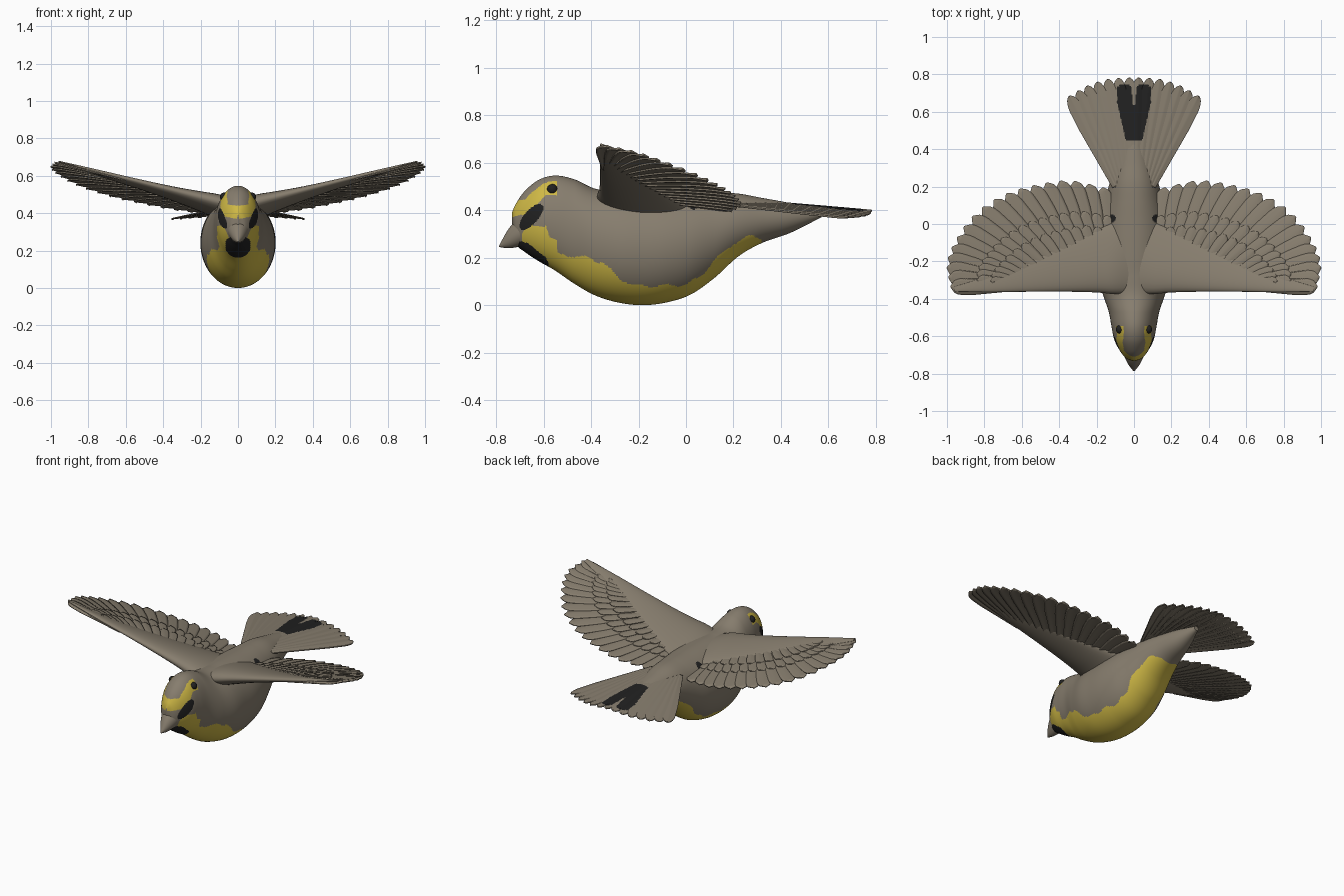
import bpy, bmesh, math
from mathutils import Vector

if "Cube" in bpy.data.objects:
    bpy.data.objects.remove(bpy.data.objects["Cube"])


def material(name, rgb):
    m = bpy.data.materials.new(name)
    m.use_nodes = True
    m.diffuse_color = (*rgb, 1)
    m.node_tree.nodes["Principled BSDF"].inputs["Base Color"].default_value = (*rgb, 1)
    return m


GREY = material("grey brown plumage", (0.24, 0.205, 0.155))
YELLOW = material("yellow plumage", (0.62, 0.48, 0.06))
BLACK = material("black plumage", (0.015, 0.015, 0.015))


def spline(points, u):
    """Smooth curve through tuples, u from 0 to 1."""
    f = u * (len(points) - 1)
    i = min(int(f), len(points) - 2)
    t = f - i
    b, c = Vector(points[i]), Vector(points[i + 1])
    a = Vector(points[i - 1]) if i else b * 2 - c
    d = Vector(points[i + 2]) if i + 2 < len(points) else c * 2 - b
    return b + (c - a) * t / 2 + (a * 2 - b * 5 + c * 4 - d) * t * t / 2 \
        + (b * 3 - a - c * 3 + d) * t ** 3 / 2


def line(points, y):
    """Straight interpolation of height along y."""
    for (ya, za), (yb, zb) in zip(points, points[1:]):
        if ya <= y <= yb:
            return za + (zb - za) * (y - ya) / (yb - ya)
    return -1


def finish(name, bm, mats, mirror=False, thickness=0):
    mesh = bpy.data.meshes.new(name)
    bm.to_mesh(mesh)
    bm.free()
    ob = bpy.data.objects.new(name, mesh)
    bpy.context.collection.objects.link(ob)
    for m in mats:
        mesh.materials.append(m)
    bpy.ops.object.select_all(action='DESELECT')
    bpy.context.view_layer.objects.active = ob
    ob.select_set(True)
    bpy.ops.object.shade_smooth_by_angle(angle=math.radians(50))
    if thickness:
        s = ob.modifiers.new("Thickness", 'SOLIDIFY')
        s.thickness = thickness
        s.material_offset = s.material_offset_rim = len(mats) - 1
    if mirror:
        ob.modifiers.new("Mirror", 'MIRROR')


def loft(rings):
    bm = bmesh.new()
    rows = [[bm.verts.new(p) for p in r] for r in rings]
    n = len(rows[0])
    for a, b in zip(rows, rows[1:]):
        for j in range(n):
            k = (j + 1) % n
            bm.faces.new((a[j], a[k], b[k], b[j]))
    bm.faces.new(rows[0])
    bm.faces.new(rows[-1])
    bmesh.ops.recalc_face_normals(bm, faces=bm.faces)
    return bm


def oval_loft(keys, steps, sides):
    """Oval sections from (y, bottom, top, half width)."""
    rings = []
    for i in range(steps + 1):
        y, lo, hi, w = spline(keys, i / steps)
        w = max(w, 0.002)
        rings.append([(w * math.sin(a), y, (lo + hi) / 2 + max(hi - lo, 0.004) / 2 * math.cos(a))
                      for a in (math.tau * j / sides for j in range(sides))])
    return loft(rings)


# Body and head
BODY = [(-.733, .34, .39, .005), (-.718, .26, .425, .042), (-.68, .225, .48, .074),
        (-.62, .185, .528, .105), (-.55, .145, .546, .12), (-.47, .09, .53, .135),
        (-.38, .04, .49, .165), (-.28, .01, .482, .193), (-.18, 0, .482, .2),
        (-.08, .012, .48, .2), (.02, .045, .477, .186), (.12, .115, .475, .158),
        (.22, .205, .47, .13), (.32, .262, .452, .1), (.44, .305, .43, .065),
        (.57, .37, .4, .015)]
BELLY = [(-.6, .22), (-.54, .215), (-.42, .2), (-.35, .18), (-.28, .11), (-.2, .08),
         (0, .085), (.06, .12), (.12, .19), (.2, .26), (.28, .295), (.32, .28)]
CHEEK = [(-.69, .3), (-.67, .335), (-.59, .335), (-.575, .29), (-.545, .27), (-.54, .2)]
BROW = [(-.74, .4), (-.67, .42), (-.63, .455), (-.59, .495), (-.545, .5)]
CHIN = [(-.74, .28), (-.67, .262), (-.605, .225), (-.58, .18)]


def plumage(p):
    x, y, z = abs(p.x), p.y, p.z
    wave = .006 * math.sin(y * 55)
    lore = 1 - ((y + .652) / .05) ** 2
    if z < line(CHIN, y) and x < .066:
        return 2
    if lore > 0 and abs(z - .372 - .75 * (y + .652)) < .039 * math.sqrt(lore) and x > .03:
        return 2
    if z > .3 and math.hypot(x - .118, y - .03) < .021:
        return 2
    if abs(z - line(BROW, y)) < .034 + wave / 2 and (x > .055 or z < .445):
        return 1
    if .19 < z < line(CHEEK, y) + wave / 2 or z < line(BELLY, y) + wave:
        return 1
    return 0


bm = oval_loft(BODY, 320, 180)
for f in bm.faces:
    f.material_index = plumage(f.calc_center_median())
finish("body", bm, [GREY, YELLOW, BLACK])

# Beak
finish("beak", oval_loft([(-.64, .27, .4, .06), (-.69, .25, .382, .058),
                          (-.745, .24, .325, .034), (-.787, .245, .252, .003)], 16, 32), [GREY])

# Eyes
bm = bmesh.new()
bmesh.ops.create_uvsphere(bm, u_segments=20, v_segments=12, radius=.023)
bmesh.ops.translate(bm, verts=bm.verts, vec=(.074, -.563, .487))
finish("eyes", bm, [BLACK], mirror=True)


def feather(bm, root, tip, width, height, lift, tilt, steps=20, across=6):
    """Thin rounded blade laid on a height function."""
    d = tip - root
    side = Vector((-d.y, d.x)).normalized()
    rows = []
    for i in range(steps + 1):
        s = i / steps
        w = width / 2 * (.45 + .55 * min(1, s * 1.5))
        if s > .84:
            w *= max(.12, math.sqrt(max(0, 1 - ((s - .84) / .16) ** 2)))
        row = []
        for j in range(across + 1):
            v = 2 * j / across - 1
            x, y = root + d * s + side * (v * w)
            row.append(bm.verts.new((x, y, height(x, y) + lift + tilt * v - .004 * abs(v))))
        rows.append(row)
    for a, b in zip(rows, rows[1:]):
        for j in range(across):
            bm.faces.new((a[j], b[j], b[j + 1], a[j + 1]))


# Wing feathers in three overlapping rows
def wing_height(x, y):
    back = max(0, y + .36)
    return .435 + .252 * x - (.105 + .155 * x) * back


TIPS = [(.165, .195), (.35, .232), (.53, .208), (.7, .155), (.85, .055),
        (.95, -.08), (1, -.21), (.98, -.335)]
ROOTS = [(.12, -.2), (.21, -.2), (.29, -.22), (.37, -.24), (.45, -.27),
         (.52, -.3), (.57, -.32), (.6, -.335)]
for name, count, reach, width, lift in (("flight_feathers", 18, 1, .088, 0),
                                        ("long_coverts", 18, .62, .066, .006),
                                        ("short_coverts", 16, .44, .056, .012)):
    bm = bmesh.new()
    for i in range(count):
        u = i / (count - 1)
        root, tip = spline(ROOTS, u), spline(TIPS, u)
        feather(bm, root, root.lerp(tip, reach), width, wing_height, lift, .004)
    finish(name, bm, [GREY], mirror=True, thickness=.007)

# Wing arm: x, leading y, trailing y, thickness; deeper below near the body
ARM = [(0, -.37, .1, .1), (.1, -.375, .02, .11), (.2, -.366, -.03, .092), (.35, -.362, -.1, .066),
       (.55, -.362, -.19, .044), (.75, -.364, -.27, .028), (.96, -.362, -.335, .01)]
rings = []
for i in range(41):
    x, front, back, thick = spline(ARM, i / 40)
    ring = []
    for j in range(32):
        a = math.tau * j / 32
        c = (1 - math.cos(a)) / 2
        y = front + (back - front) * c
        z = thick / 2 * math.sin(a) * (1.2 - .6 * c)
        if z < 0:
            z *= 1 + max(0, .5 - x) * c * 2
        ring.append((x, y, wing_height(x, y) + z))
    rings.append(ring)
finish("wing_arms", loft(rings), [GREY], mirror=True)


# Tail fan with a dark marking on its upper side
def tail_height(x, y):
    return .422 - .085 * (y - .35) - .05 * abs(x)


bm = bmesh.new()
for i in range(7):
    u = i / 6
    root = Vector((.015 + .085 * u, .2))
    tip = spline([(.025, .783), (.14, .775), (.25, .74), (.345, .685)], u)
    feather(bm, root, tip, .074, tail_height, .018 - .018 * u, .003, 64, 14)
for f in bm.faces:
    x, y, z = f.calc_center_median()
    inner = (y - .61) * .13
    outer = .045 + .045 * min(1, (y - .45) / .2)
    end = .75 - 12 * (abs(x) - .05) ** 2
    f.material_index = 0 if .45 < y < end and inner < abs(x) < outer else 1
finish("tail_feathers", bm, [BLACK, GREY], mirror=True, thickness=.007)
